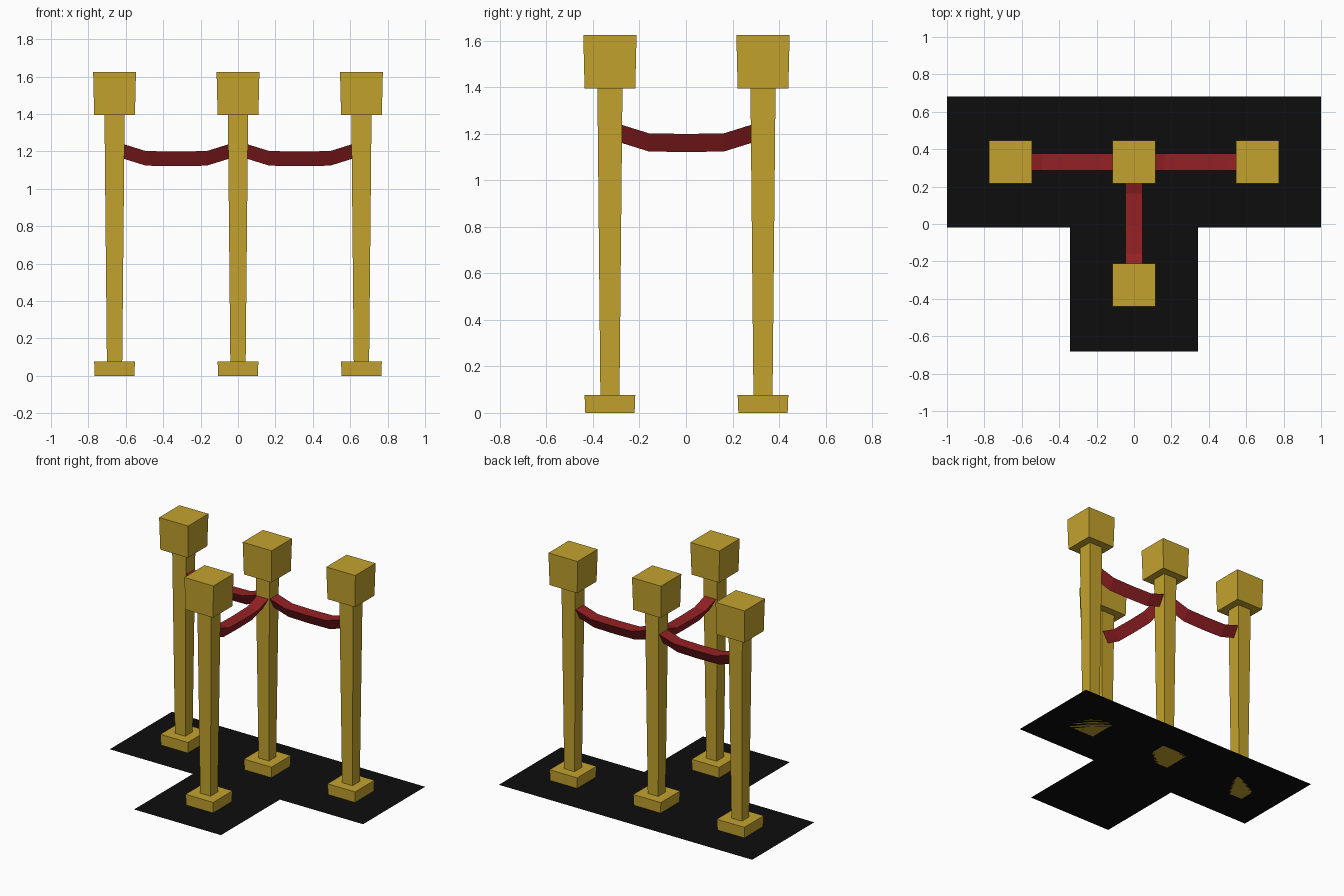
import bpy, bmesh
from mathutils import Vector

if "Cube" in bpy.data.objects:
    bpy.data.objects.remove(bpy.data.objects["Cube"])


def material(name, rgb):
    m = bpy.data.materials.new(name)
    m.diffuse_color = (*rgb, 1)
    m.use_nodes = True
    m.node_tree.nodes["Principled BSDF"].inputs["Base Color"].default_value = m.diffuse_color
    return m


GOLD = material("gold", (0.55, 0.365, 0.027))
RED = material("rope red", (0.30, 0.015, 0.018))
BLACK = material("carpet black", (0.004, 0.004, 0.004))


def finish(name, bm, mat):
    bmesh.ops.recalc_face_normals(bm, faces=bm.faces[:])
    me = bpy.data.meshes.new(name)
    bm.to_mesh(me)
    bm.free()
    me.materials.append(mat)
    ob = bpy.data.objects.new(name, me)
    bpy.context.collection.objects.link(ob)
    return ob


def loft(name, rings, mat, caps=True):
    """Skin a list of rings of points, optionally closing both ends."""
    bm = bmesh.new()
    vs = [[bm.verts.new(p) for p in ring] for ring in rings]
    n = len(vs[0])
    for a, b in zip(vs, vs[1:]):
        for i in range(n):
            j = (i + 1) % n
            bm.faces.new((a[i], a[j], b[j], b[i]))
    if caps:
        bm.faces.new(vs[0])
        bm.faces.new(vs[-1])
    return finish(name, bm, mat)


def square(c, half, z):
    return [(c[0] + sx * half, c[1] + sy * half, z)
            for sx, sy in ((-1, -1), (1, -1), (1, 1), (-1, 1))]


def post(label, c):
    # foot block, tapering pole and cube head
    loft(label + "_foot", [square(c, 0.106, 0), square(c, 0.109, 0.077)], GOLD)
    loft(label + "_pole", [square(c, 0.041, 0.07), square(c, 0.054, 1.40)], GOLD)
    loft(label + "_head", [square(c, 0.109, 1.395), square(c, 0.1145, 1.625)], GOLD)


def rope(label, a, b):
    # sagging rope with a triangular section, point downwards
    a, b = Vector((*a, 0)), Vector((*b, 0))
    d = (b - a).normalized()
    side = Vector((-d.y, d.x, 0)) * 0.045
    length = (b - a).length
    rings = []
    for t, z in ((0.045, 1.24), (0.167, 1.202), (0.33, 1.199),
                 (length - 0.167, 1.202), (length - 0.045, 1.24)):
        p = a + d * t + Vector((0, 0, z))
        rings.append([p + side, p - side, p - Vector((0, 0, 0.078))])
    loft(label, rings, RED)


# posts
centre = (0, 0.331)
others = {"left": (-0.66, 0.331), "right": (0.66, 0.331), "front": (0, -0.327)}
post("centre", centre)
for label, c in others.items():
    post(label, c)
    rope(label + "_rope", centre, c)

# T-shaped carpet, a flat sheet
bm = bmesh.new()
outline = [(-1, 0.682), (-1, -0.018), (-0.343, -0.018), (-0.343, -0.682),
           (0.343, -0.682), (0.343, -0.018), (1, -0.018), (1, 0.682)]
bm.faces.new([bm.verts.new((x, y, 0)) for x, y in outline])
finish("carpet", bm, BLACK)
